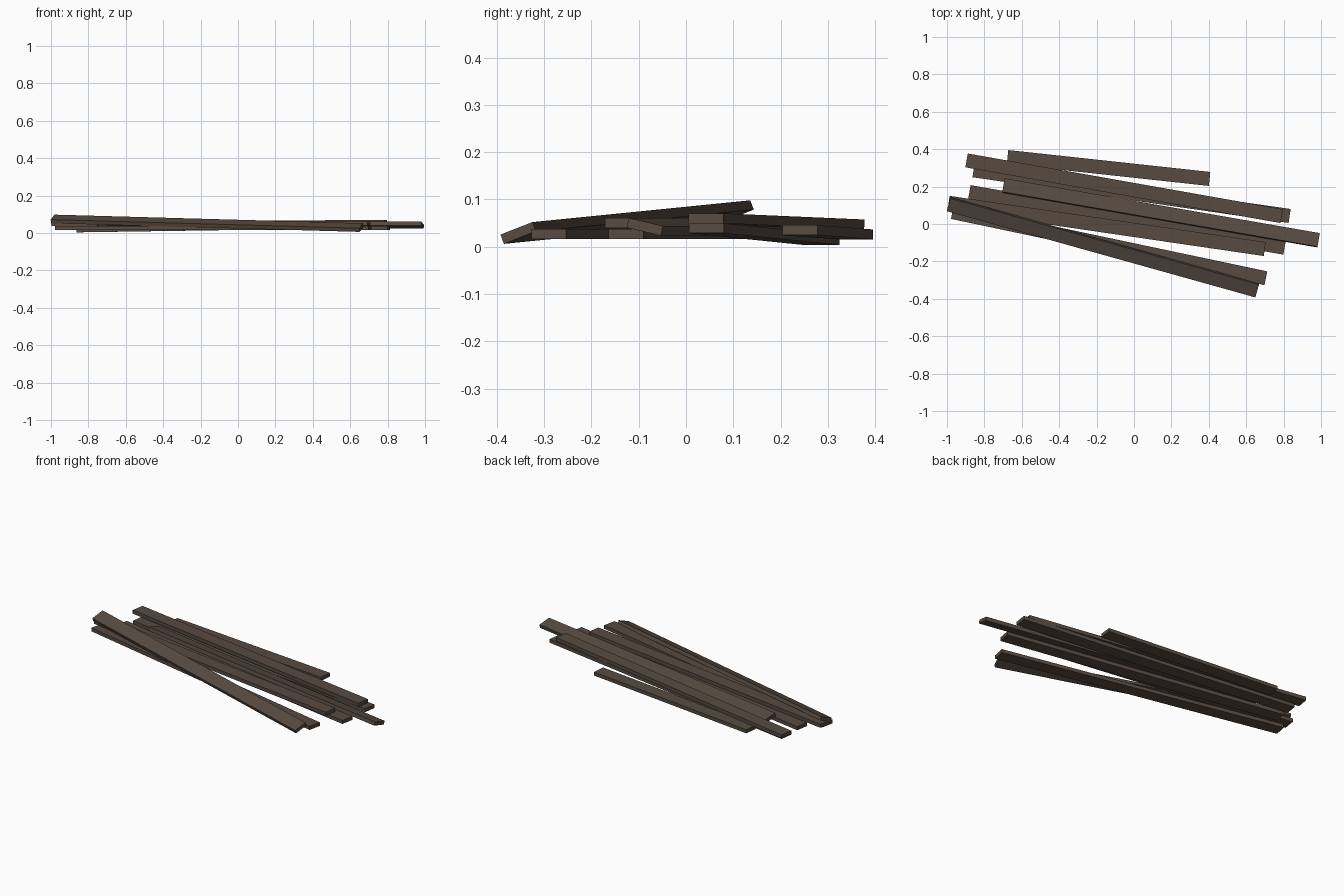
import bpy
import bmesh
from mathutils import Matrix, Vector

cube = bpy.data.objects.get("Cube")
if cube:
    bpy.data.objects.remove(cube, do_unlink=True)

WIDTH = 0.075
THICK = 0.021

# Weathered wood
wood = bpy.data.materials.new("dark_brown_wood")
wood.use_nodes = True
colour = (0.095, 0.070, 0.053, 1)
wood.diffuse_color = colour
wood.node_tree.nodes["Principled BSDF"].inputs["Base Color"].default_value = colour


def plank(name, left, right, roll=0.0):
    """Flat board between the centres of its two ends, rolled about its length."""
    a, b = Vector(left), Vector(right)
    along = (b - a).normalized()
    across = Vector((0, 0, 1)).cross(along).normalized()
    up = along.cross(across)
    turn = Matrix((along, across, up)).transposed().to_4x4()
    bm = bmesh.new()
    bmesh.ops.create_cube(bm, size=1)
    bmesh.ops.scale(bm, verts=bm.verts, vec=((b - a).length, WIDTH, THICK))
    mesh = bpy.data.meshes.new(name)
    bm.to_mesh(mesh)
    bm.free()
    mesh.materials.append(wood)
    obj = bpy.data.objects.new(name, mesh)
    obj.matrix_world = Matrix.Translation((a + b) / 2) @ turn @ Matrix.Rotation(roll, 4, "X")
    bpy.context.collection.objects.link(obj)


# Short board at the back
plank("short_back_plank", (-0.676, 0.358, 0.026), (0.404, 0.241, 0.035))

# Crossed pair behind the middle
plank("back_upper_plank", (-0.895, 0.340, 0.047), (0.790, 0.042, 0.060))
plank("back_lower_plank", (-0.858, 0.287, 0.014), (0.832, 0.043, 0.039))

# Middle boards
plank("middle_tilted_plank", (-0.698, 0.206, 0.042), (0.987, -0.087, 0.042), -0.23)
plank("middle_lower_plank", (-0.880, 0.171, 0.027), (0.805, -0.127, 0.027))
plank("middle_upper_plank", (-0.991, 0.113, 0.049), (0.699, -0.134, 0.050))

# Crossed pair at the front
plank("front_lower_plank", (-0.971, 0.064, 0.027), (0.705, -0.290, 0.027))
plank("front_tilted_plank", (-0.991, 0.106, 0.075), (0.659, -0.355, 0.029), 0.36)
